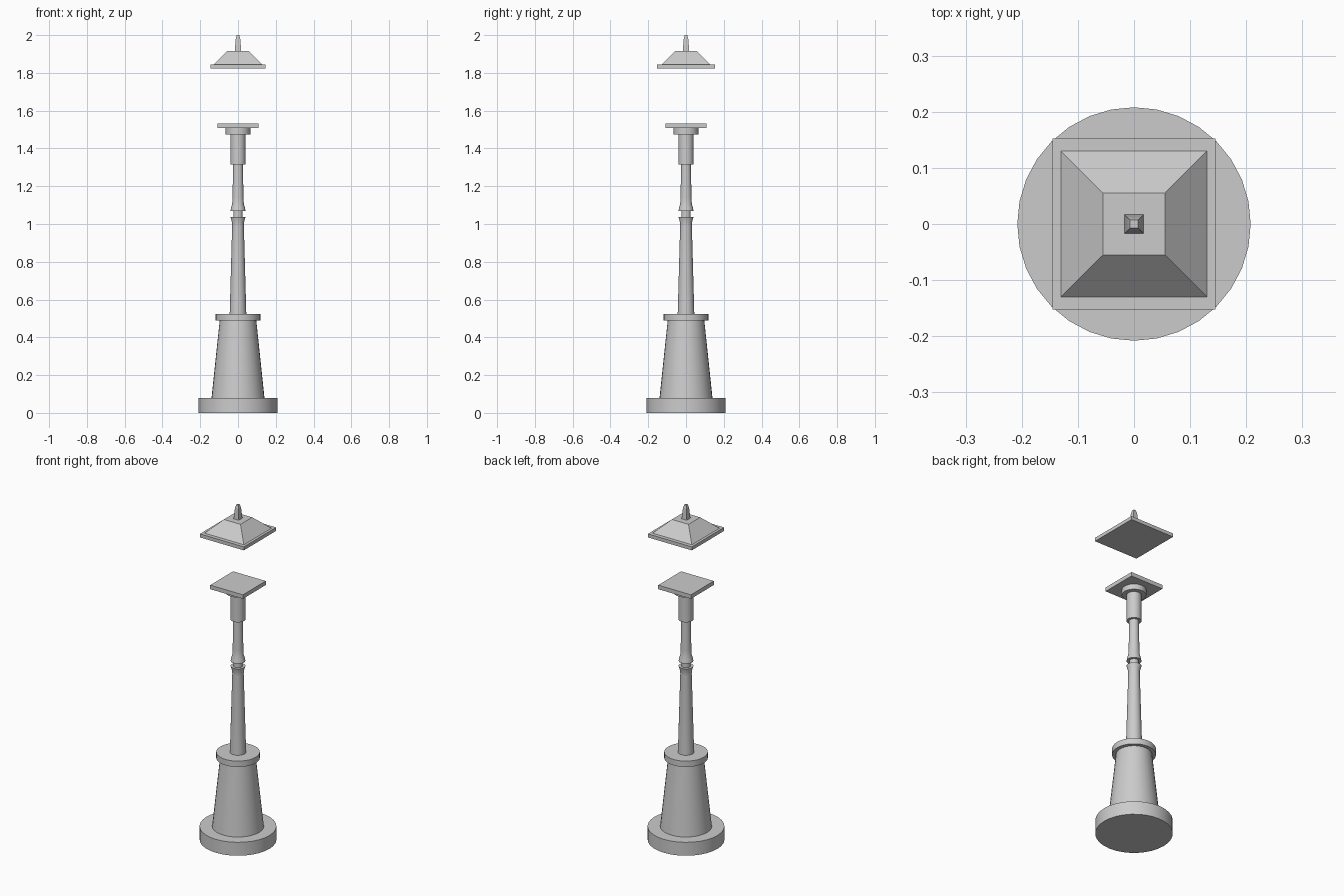
import bpy, bmesh, math

if "Cube" in bpy.data.objects:
    bpy.data.objects.remove(bpy.data.objects["Cube"])


def lathe(name, profile, sides=32, smooth=True, rot=0.0, sx=1.0, sy=1.0):
    """Closed solid from (radius, z) rings."""
    bm = bmesh.new()
    rings = []
    for r, z in profile:
        rings.append([bm.verts.new((r * sx * math.cos(rot + 2 * math.pi * i / sides),
                                    r * sy * math.sin(rot + 2 * math.pi * i / sides), z))
                      for i in range(sides)])
    for a, b in zip(rings, rings[1:]):
        for i in range(sides):
            j = (i + 1) % sides
            bm.faces.new((a[i], a[j], b[j], b[i]))
    bm.faces.new(rings[0][::-1])
    bm.faces.new(rings[-1])
    me = bpy.data.meshes.new(name)
    bm.to_mesh(me)
    bm.free()
    ob = bpy.data.objects.new(name, me)
    bpy.context.collection.objects.link(ob)
    if smooth:
        bpy.ops.object.select_all(action='DESELECT')
        ob.select_set(True)
        bpy.context.view_layer.objects.active = ob
        bpy.ops.object.shade_smooth_by_angle(angle=math.radians(30))
    return ob


def square(name, profile, sx=1.0, sy=1.0):
    """Four-sided stack from (half_width, z) rings."""
    pts = [(h * math.sqrt(2), z) for h, z in profile]
    return lathe(name, pts, 4, False, math.pi / 4, sx, sy)


# Pedestal
lathe("base_disc", [(0.208, 0), (0.208, 0.08)])
lathe("pedestal", [(0.14, 0.08), (0.097, 0.488)])
lathe("pedestal_collar", [(0.118, 0.488), (0.118, 0.523)])

# Post with a pinched joint between two flared ends
lathe("lower_post", [(0.044, 0.523), (0.031, 0.99), (0.032, 1.01), (0.040, 1.037)])
lathe("post_neck", [(0.025, 1.037), (0.025, 1.068)])
lathe("upper_post", [(0.040, 1.068), (0.037, 1.085), (0.031, 1.105), (0.029, 1.14), (0.026, 1.315)])

# Lantern support
lathe("lantern_socket", [(0.040, 1.315), (0.040, 1.475)])
lathe("socket_collar", [(0.066, 1.475), (0.066, 1.507)])
square("lantern_floor", [(0.108, 1.507), (0.108, 1.531)])

# Roof, floating above the clear lantern space
square("roof_plate", [(0.145, 1.823), (0.145, 1.844)], sy=1.05)
square("roof_hip", [(0.13, 1.844), (0.055, 1.917)])
square("finial", [(0.017, 1.917), (0.012, 1.98), (0.007, 2.0)])
